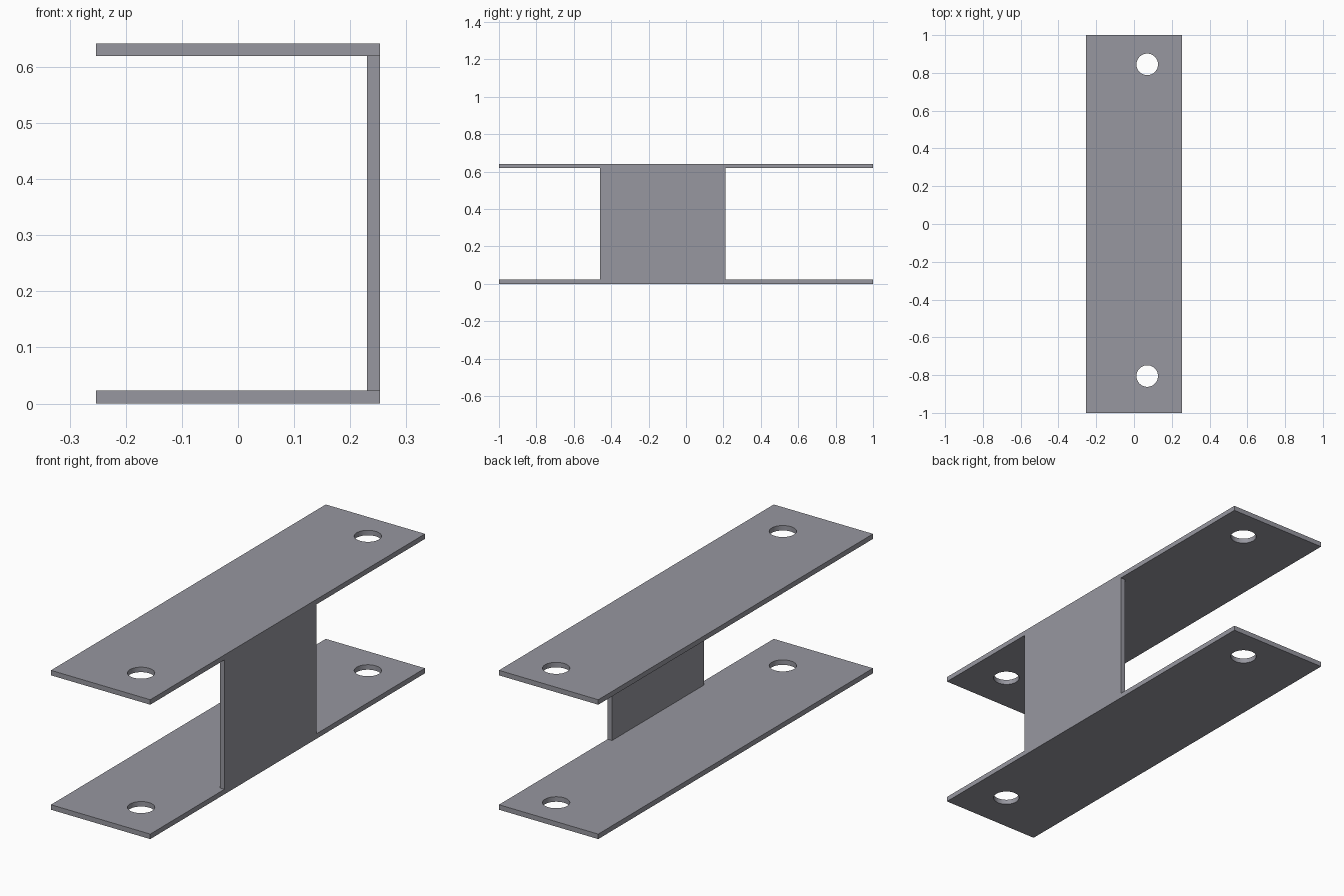
import bpy
import math

cube = bpy.data.objects.get("Cube")
if cube:
    bpy.data.objects.remove(cube, do_unlink=True)

# Overall dimensions
HALF_WIDTH = 0.253
HEIGHT = 0.642
THICK = 0.023
HOLE_X, HOLE_RADIUS = 0.07, 0.057
HOLE_YS = (-0.805, 0.845)
WEB_Y = (-0.46, 0.21)

steel = bpy.data.materials.new("grey_steel")
steel.use_nodes = True
colour = (0.31, 0.31, 0.35, 1)
steel.diffuse_color = colour
steel.node_tree.nodes["Principled BSDF"].inputs["Base Color"].default_value = colour


def box(name, low, high):
    """Axis-aligned box between two corners."""
    centre = [(a + b) / 2 for a, b in zip(low, high)]
    bpy.ops.mesh.primitive_cube_add(size=1, location=centre)
    obj = bpy.context.object
    obj.name = name
    obj.scale = [b - a for a, b in zip(low, high)]
    bpy.ops.object.transform_apply(location=False, rotation=False, scale=True)
    obj.data.materials.append(steel)
    return obj


def drill(obj, x, y):
    """Cut a round vertical hole through a plate."""
    bpy.ops.mesh.primitive_cylinder_add(
        vertices=48, radius=HOLE_RADIUS, depth=THICK * 4,
        location=(x, y, obj.location.z))
    cutter = bpy.context.object
    cutter.hide_render = True
    cutter.data.materials.append(steel)
    cut = obj.modifiers.new("hole", 'BOOLEAN')
    cut.operation = 'DIFFERENCE'
    cut.solver = 'EXACT'
    cut.object = cutter
    bpy.ops.object.select_all(action='DESELECT')
    bpy.context.view_layer.objects.active = obj
    obj.select_set(True)
    bpy.ops.object.modifier_apply(modifier=cut.name)
    bpy.data.objects.remove(cutter, do_unlink=True)


# Two drilled flange plates
for name, z in (("bottom_plate", 0), ("top_plate", HEIGHT - THICK)):
    plate = box(name, (-HALF_WIDTH, -1, z), (HALF_WIDTH, 1, z + THICK))
    for y in HOLE_YS:
        drill(plate, HOLE_X, y)
    bpy.ops.object.shade_smooth_by_angle(angle=math.radians(30))

# Upright web, flush with the left edges of the plates
box("web", (HALF_WIDTH - THICK, WEB_Y[0], THICK),
    (HALF_WIDTH, WEB_Y[1], HEIGHT - THICK))
